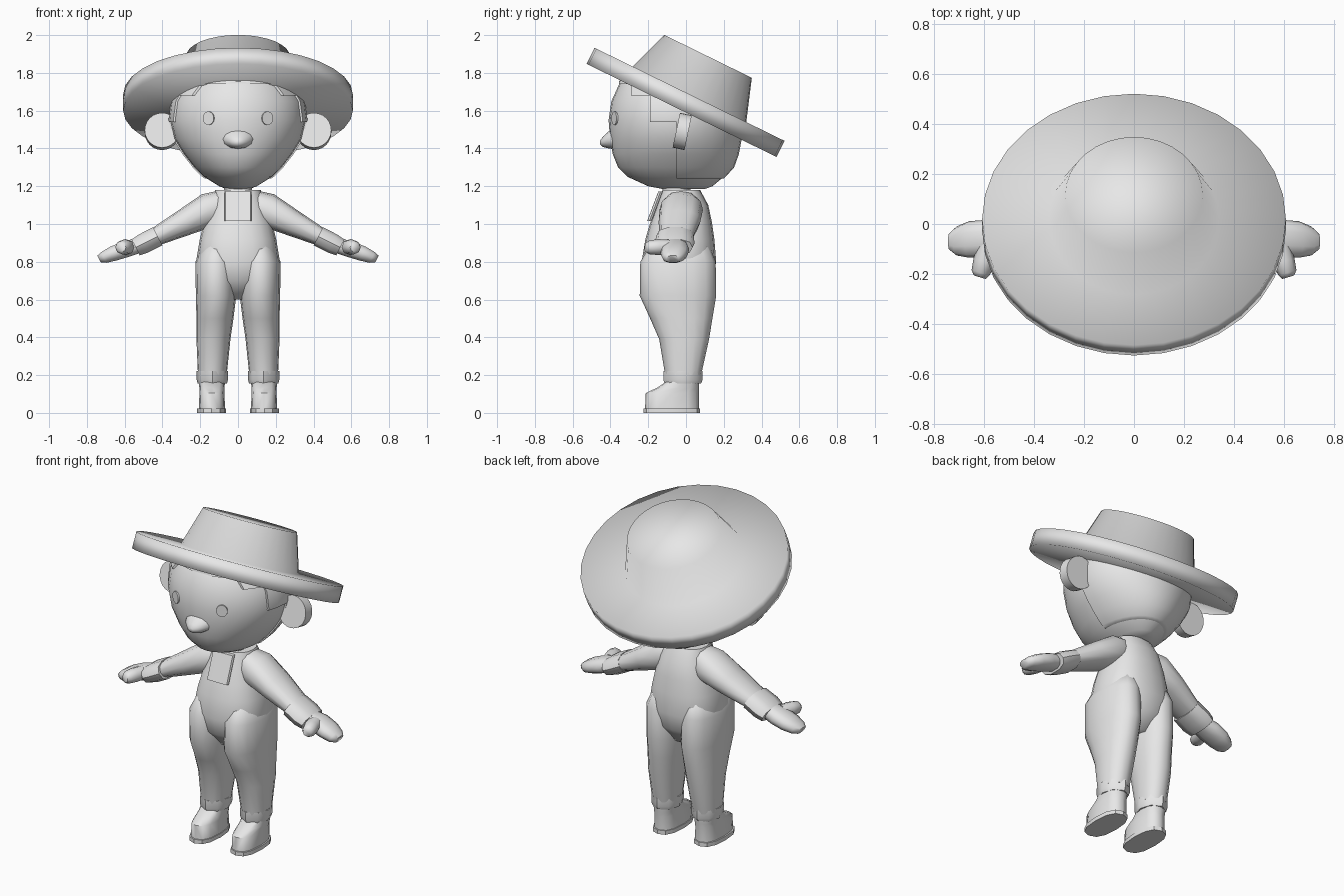
import bpy, bmesh, math
from mathutils import Vector

if "Cube" in bpy.data.objects:
    bpy.data.objects.remove(bpy.data.objects["Cube"])

grey = bpy.data.materials.new("light_grey")
grey.diffuse_color = (0.8, 0.8, 0.8, 1)
grey.use_nodes = True
grey.node_tree.nodes["Principled BSDF"].inputs["Base Color"].default_value = grey.diffuse_color


def finish(name, bm, angle, mirror):
    bmesh.ops.recalc_face_normals(bm, faces=bm.faces)
    me = bpy.data.meshes.new(name)
    bm.to_mesh(me)
    bm.free()
    me.materials.append(grey)
    me.shade_smooth()
    me.set_sharp_from_angle(angle=math.radians(angle))
    ob = bpy.data.objects.new(name, me)
    bpy.context.collection.objects.link(ob)
    if mirror:
        ob.modifiers.new("mirror", 'MIRROR').use_mirror_merge = False
    return ob


def loft(name, rings, n=16, p=2.0, angle=45, mirror=False):
    """Skin over rings, each a centre and two half-axis vectors."""
    bm = bmesh.new()
    loops = []
    for c, u, v in rings:
        loop = []
        for i in range(n):
            a = 2 * math.pi * i / n
            ca, sa = math.cos(a), math.sin(a)
            ca = math.copysign(abs(ca) ** (2 / p), ca)
            sa = math.copysign(abs(sa) ** (2 / p), sa)
            loop.append(bm.verts.new(Vector(c) + Vector(u) * ca + Vector(v) * sa))
        loops.append(loop)
    for a, b in zip(loops, loops[1:]):
        for i in range(n):
            j = (i + 1) % n
            bm.faces.new((a[i], a[j], b[j], b[i]))
    bm.faces.new(loops[0])
    bm.faces.new(loops[-1])
    return finish(name, bm, angle, mirror)


def level(z, front, back, rx, cx=0.0, grow=0.0):
    """Horizontal ring given by its front and back y."""
    return ((cx, (front + back) / 2, z), (rx + grow, 0, 0),
            (0, (back - front) / 2 + grow, 0))


def sleeve_ring(x, y, z, ry, h, tilt=27):
    """Ring across an arm that slopes down and outwards."""
    t = math.radians(tilt)
    return ((x, y, z), (0, ry, 0), (h * math.sin(t), 0, h * math.cos(t)))


# Head
head = [(1.185, -.12, .10, .06), (1.20, -.20, .14, .10), (1.25, -.31, .20, .18),
        (1.30, -.36, .245, .23), (1.37, -.388, .27, .285), (1.45, -.402, .285, .335),
        (1.55, -.41, .29, .358), (1.65, -.395, .27, .345), (1.75, -.35, .22, .29),
        (1.82, -.28, .16, .22), (1.86, -.15, .10, .12)]
loft("head", [level(*r) for r in head], n=32, angle=80)

# Hair: a slightly larger head trimmed by a stepped outline
hair = loft("hair", [level(*r, grow=.01) for r in head], n=32, angle=80)
steps = [(-.355, 1.95), (-.355, 1.74), (-.29, 1.74), (-.29, 1.68), (-.19, 1.68),
         (-.19, 1.54), (-.05, 1.54), (-.05, 1.24), (.4, 1.24), (.4, 1.95)]
bm = bmesh.new()
face = bm.faces.new([bm.verts.new((-.6, y, z)) for y, z in steps])
new = bmesh.ops.extrude_face_region(bm, geom=[face])["geom"]
bmesh.ops.translate(bm, vec=(1.2, 0, 0),
                    verts=[g for g in new if isinstance(g, bmesh.types.BMVert)])
cutter = finish("hair_cutter", bm, 30, False)
cutter.hide_render = True
cut = hair.modifiers.new("trim", 'BOOLEAN')
cut.operation, cut.object, cut.solver = 'INTERSECT', cutter, 'EXACT'
bpy.context.view_layer.objects.active = hair
bpy.ops.object.modifier_apply(modifier="trim")
hair.data.set_sharp_from_angle(angle=math.radians(45))
bpy.data.objects.remove(cutter)

# Nose
loft("nose", [((0, y, z), (rx, 0, 0), (0, 0, rz)) for y, z, rx, rz in
              [(-.37, 1.455, .09, .06), (-.41, 1.445, .07, .045),
               (-.44, 1.435, .038, .027), (-.455, 1.432, .012, .01)]], n=12, angle=80)

# Eyes
a = math.radians(25)
out = Vector((math.sin(a), -math.cos(a), 0))
side = Vector((math.cos(a), math.sin(a), 0))
eye = Vector((.155, -.376, 1.56))
loft("eyes", [(eye + out * d, side * .032, (0, 0, .036)) for d in (-.003, .006)],
     n=16, mirror=True)

# Ears: thick discs leaning back
t = math.radians(12)
back = Vector((0, math.cos(t), -math.sin(t)))
up = Vector((0, math.sin(t), math.cos(t)))
loft("ears", [(Vector((.402, -.02, 1.49)) + back * d, (.092, 0, 0), up * .094)
              for d in (-.032, .032)], n=24, mirror=True)

# Hat: brim and crown in one tilted profile
t = math.radians(26.1)
along = Vector((0, math.cos(t), -math.sin(t)))
normal = Vector((0, math.sin(t), math.cos(t)))
loft("hat", [(Vector((0, -.0025, 1.644)) + normal * h, (rx, 0, 0), along * ry)
             for h, rx, ry in [(-.0475, .608, .56), (.0475, .608, .56),
                               (.0475, .34, .335), (.271, .275, .258)]],
     n=32, angle=179)

# Neck
loft("neck", [level(z, -.125, .025, .075) for z in (1.14, 1.23)])

# Torso
loft("torso", [level(*r) for r in
               [(.60, -.13, .07, .08), (.70, -.215, .14, .19), (.80, -.235, .16, .222),
                (.92, -.215, .15, .202), (1.01, -.188, .137, .18),
                (1.10, -.155, .118, .15), (1.18, -.125, .075, .12)]],
     n=20, p=2.4, angle=60)

# Collar panel on the chest
loft("collar_panel", [((0, y - .012 + d, z), (.072, 0, 0), (0, .012, 0))
                      for y, z, d in [(-.182, 1.015, 0), (-.123, 1.172, 0)]],
     n=8, p=8)

# Trouser legs
loft("legs", [level(z, f, b, rx, cx) for z, f, b, rx, cx in
              [(.92, -.17, .11, .06, .11), (.80, -.242, .157, .108, .118),
               (.62, -.245, .16, .107, .116), (.50, -.19, .14, .098, .122),
               (.39, -.142, .122, .09, .130), (.20, -.11, .08, .076, .136)]],
     n=16, p=2.2, angle=70, mirror=True)

# Trouser cuffs
loft("leg_cuffs", [level(z, f, b, rx, .136) for z, f, b, rx in
                   [(.155, -.113, .08, .077), (.175, -.12, .087, .083),
                    (.222, -.12, .087, .083)]], n=8, mirror=True)

# Boots and soles
loft("boots", [level(z, f, b, rx, .138) for z, f, b, rx in
               [(.015, -.217, .068, .07), (.105, -.213, .068, .066),
                (.135, -.15, .07, .067), (.165, -.105, .07, .069)]],
     n=12, p=2.5, mirror=True)
loft("soles", [level(z, -.225, .075, .076, .14) for z in (0, .024)],
     n=12, p=2.5, angle=30, mirror=True)

# Sleeves
loft("sleeves", [sleeve_ring(*r) for r in
                 [(.07, -.025, 1.105, .085, .08), (.15, -.025, 1.075, .115, .092),
                  (.28, -.035, 1.01, .11, .072), (.46, -.055, .92, .085, .045)]],
     n=12, p=2.4, angle=60, mirror=True)
loft("sleeve_cuffs", [sleeve_ring(*r) for r in
                      [(.425, -.058, .935, .10, .056), (.50, -.06, .897, .105, .056),
                       (.542, -.06, .876, .095, .049)]],
     n=10, p=2.4, mirror=True)

# Hands and thumbs
loft("hands", [sleeve_ring(*r) for r in
               [(.51, -.06, .892, .06, .042), (.59, -.058, .868, .075, .046),
                (.66, -.062, .843, .073, .042), (.71, -.068, .823, .058, .033),
                (.735, -.07, .814, .036, .022)]],
     n=10, p=2.4, angle=60, mirror=True)
loft("thumbs", [((x, y, z), (r, r * .3, 0), (0, 0, r)) for x, y, z, r in
                [(.585, -.09, .877, .04), (.60, -.15, .878, .042),
                 (.614, -.195, .876, .036), (.617, -.213, .875, .024)]],
     n=8, angle=60, mirror=True)
